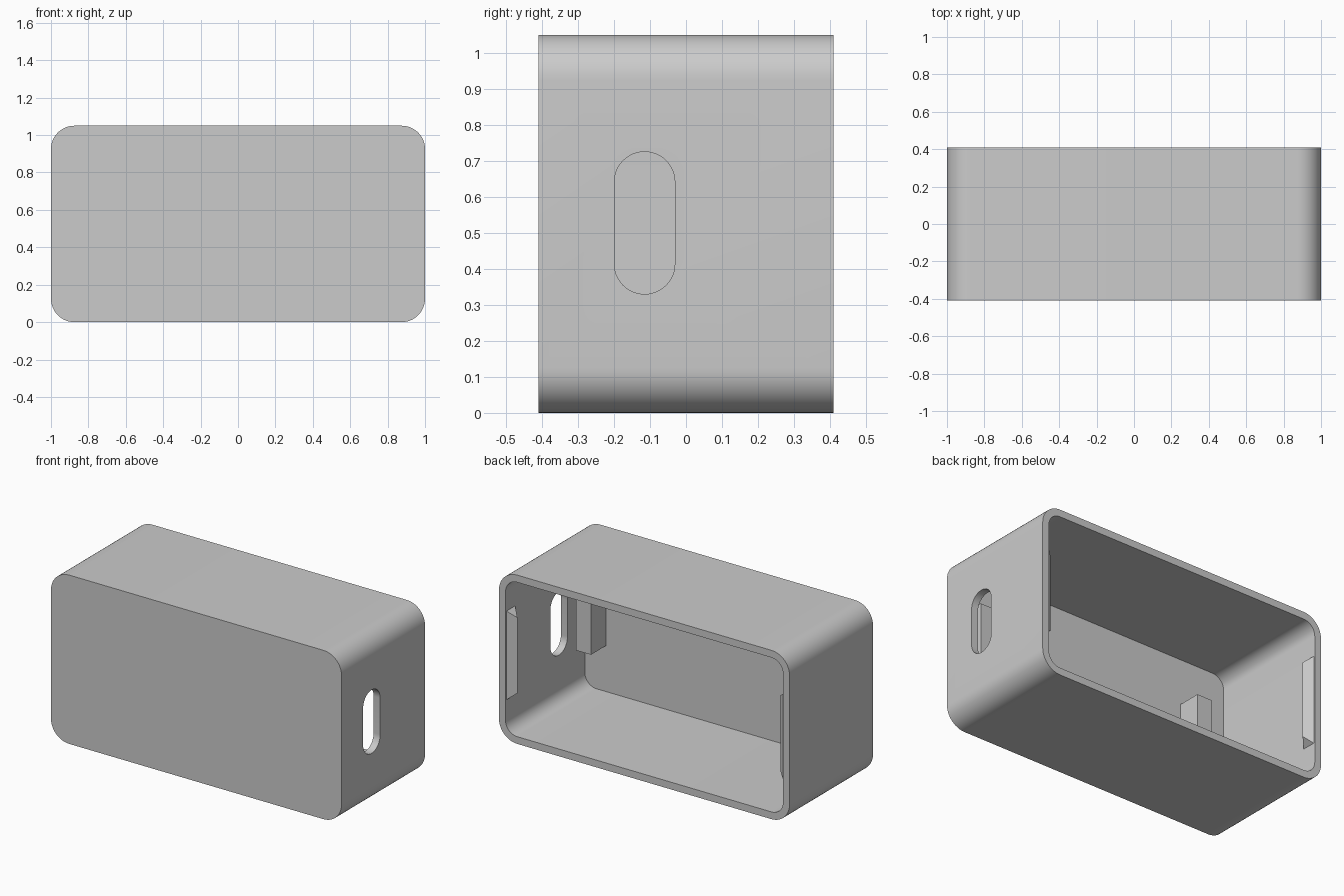
import bpy, bmesh, math
from mathutils import Vector

if "Cube" in bpy.data.objects:
    bpy.data.objects.remove(bpy.data.objects["Cube"], do_unlink=True)

HALF_X, HALF_Y, HEIGHT = 1.0, 0.41, 1.05
WALL, FLOOR = 0.045, 0.04
MID = HEIGHT / 2
INNER_X, INNER_Y = HALF_X - WALL, FLOOR - HALF_Y

grey = bpy.data.materials.new("plain grey")
grey.use_nodes = True
grey.diffuse_color = (0.6, 0.6, 0.6, 1)
grey.node_tree.nodes["Principled BSDF"].inputs["Base Color"].default_value = (0.6, 0.6, 0.6, 1)


def finish(name, bm):
    bmesh.ops.recalc_face_normals(bm, faces=bm.faces)
    mesh = bpy.data.meshes.new(name)
    bm.to_mesh(mesh)
    bm.free()
    mesh.materials.append(grey)
    obj = bpy.data.objects.new(name, mesh)
    bpy.context.collection.objects.link(obj)
    return obj


def rounded_prism(name, width, height, radius, centre, start, depth, axis, steps=12):
    """Rounded rectangle extruded along x or y."""
    bm = bmesh.new()
    loop = []
    for quarter, (sx, sz) in enumerate(((1, 1), (-1, 1), (-1, -1), (1, -1))):
        for i in range(steps + 1):
            a = (quarter + i / steps) * math.pi / 2
            u = centre[0] + sx * (width / 2 - radius) + radius * math.cos(a)
            z = centre[1] + sz * (height / 2 - radius) + radius * math.sin(a)
            loop.append(bm.verts.new((u, start, z) if axis == "y" else (start, u, z)))
    bmesh.ops.remove_doubles(bm, verts=loop, dist=1e-5)
    face = bm.faces.new([v for v in loop if v.is_valid])
    ext = bmesh.ops.extrude_face_region(bm, geom=[face])["geom"]
    move = Vector((0, depth, 0) if axis == "y" else (depth, 0, 0))
    bmesh.ops.translate(bm, vec=move, verts=[g for g in ext if isinstance(g, bmesh.types.BMVert)])
    return finish(name, bm)


def cut(obj, cutters):
    for cutter in cutters:
        cutter.hide_render = True
        mod = obj.modifiers.new("cut", "BOOLEAN")
        mod.operation, mod.solver, mod.object = "DIFFERENCE", "EXACT", cutter
    bpy.context.view_layer.update()
    graph = bpy.context.evaluated_depsgraph_get()
    mesh = bpy.data.meshes.new_from_object(obj.evaluated_get(graph))
    obj.modifiers.clear()
    obj.data = mesh
    for cutter in cutters:
        bpy.data.objects.remove(cutter, do_unlink=True)


# Hollow case, open at the back, with a port slot in one end
case = rounded_prism("case_shell", 2 * HALF_X, HEIGHT, 0.125, (0, MID), -HALF_Y, 2 * HALF_Y, "y")
cavity = rounded_prism("cavity_cutter", 2 * INNER_X, HEIGHT - 2 * WALL, 0.08, (0, MID), INNER_Y, 1, "y")
slot = rounded_prism("slot_cutter", 0.168, 0.395, 0.0839, (-0.115, 0.5275), 0.93, 0.2, "x")
cut(case, [cavity, slot])
case.data.polygons.foreach_set("use_smooth", [True] * len(case.data.polygons))
case.data.set_sharp_from_angle(angle=math.radians(30))


# Support posts on the inside of the front wall
def post(name, x):
    bm = bmesh.new()
    bmesh.ops.create_cube(bm, size=1)
    bmesh.ops.scale(bm, vec=(0.104, 0.157, 0.39), verts=bm.verts)
    bmesh.ops.translate(bm, vec=(x, -0.3015, MID), verts=bm.verts)
    finish(name, bm)


post("left_post", 0.862)
post("right_post", -0.695)


# Snap ridges with sloped ends, just inside the opening
def clip(name, side):
    bm = bmesh.new()
    rings = []
    for end in (-1, 1):
        points = ((INNER_X + 0.005, 0.31, 0.28), (INNER_X + 0.005, 0.405, 0.28),
                  (INNER_X - 0.05, 0.365, 0.235))
        rings.append([bm.verts.new((side * x, y, MID + end * z)) for x, y, z in points])
    low, high = rings
    bm.faces.new(low)
    bm.faces.new(high)
    for i in range(3):
        j = (i + 1) % 3
        bm.faces.new((low[i], low[j], high[j], high[i]))
    finish(name, bm)


clip("left_clip", 1)
clip("right_clip", -1)
